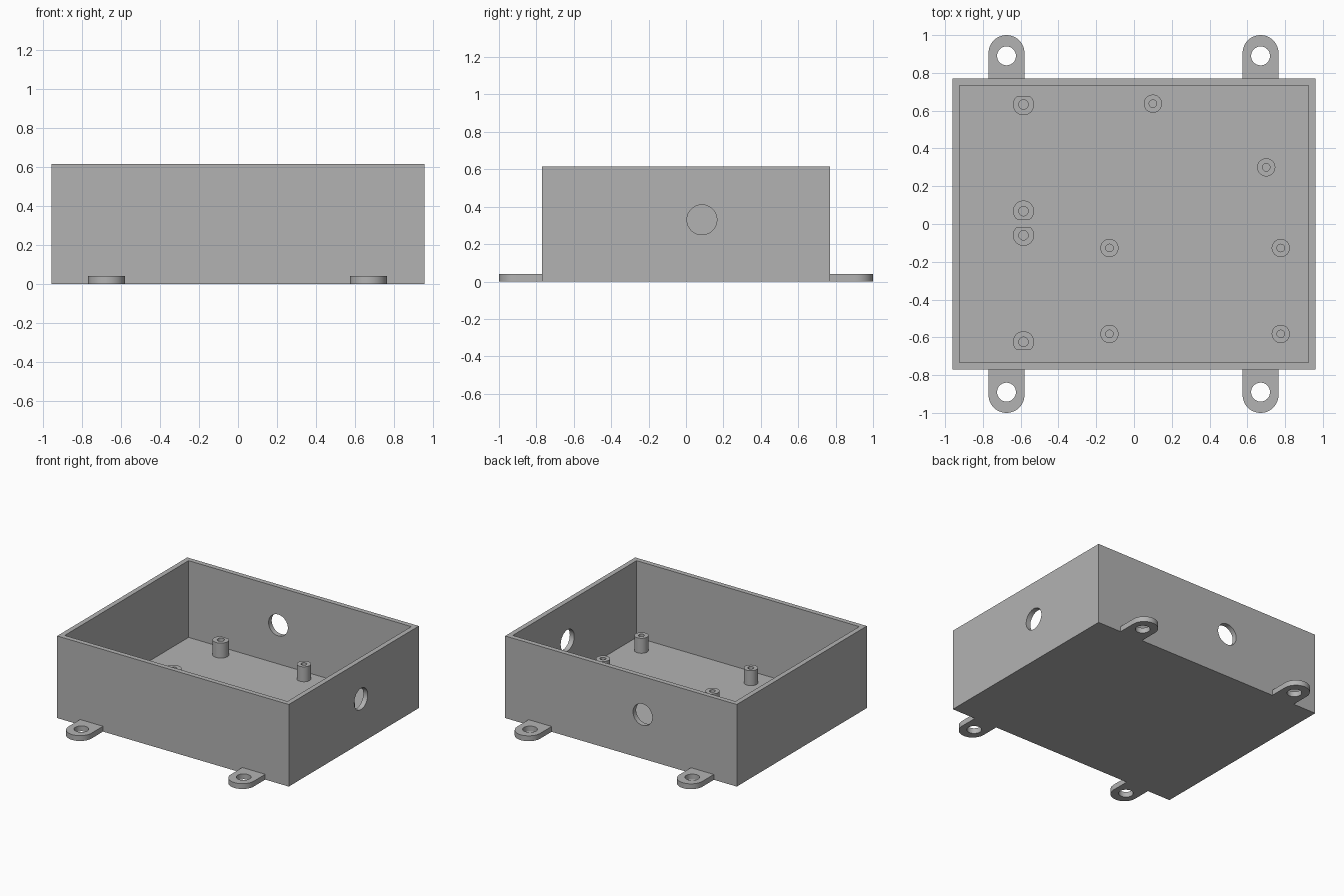
import bpy, bmesh, math
from mathutils import Matrix

if "Cube" in bpy.data.objects:
    bpy.data.objects.remove(bpy.data.objects["Cube"])

grey = bpy.data.materials.new("plain grey")
grey.diffuse_color = (0.45, 0.45, 0.45, 1)
grey.use_nodes = True
grey.node_tree.nodes["Principled BSDF"].inputs["Base Color"].default_value = grey.diffuse_color

HX, HY, H = 0.96, 0.77, 0.615      # half sizes and height of the box
WALL, FLOOR = 0.037, 0.04
SEG = 48


def arc(cx, cy, r, a0=0, a1=360, n=SEG):
    full = a1 - a0 == 360
    return [(cx + r * math.cos(math.radians(a0 + (a1 - a0) * i / n)),
             cy + r * math.sin(math.radians(a0 + (a1 - a0) * i / n)))
            for i in range(n if full else n + 1)]


def rect(x0, x1, y0, y1):
    return [(x0, y0), (x1, y0), (x1, y1), (x0, y1)]


def prism(name, outline, lo, hi, axis="Z"):
    """Extrude an outline from lo to hi along an axis."""
    bm = bmesh.new()
    face = bm.faces.new([bm.verts.new((x, y, lo)) for x, y in outline])
    top = bmesh.ops.extrude_face_region(bm, geom=[face])["geom"]
    bmesh.ops.translate(bm, vec=(0, 0, hi - lo),
                        verts=[g for g in top if isinstance(g, bmesh.types.BMVert)])
    if axis == "X":    # outline (y, z), depth x
        bm.transform(Matrix(((0, 0, 1, 0), (1, 0, 0, 0), (0, 1, 0, 0), (0, 0, 0, 1))))
    elif axis == "Y":  # outline (x, z), depth y
        bm.transform(Matrix(((1, 0, 0, 0), (0, 0, 1, 0), (0, 1, 0, 0), (0, 0, 0, 1))))
    bmesh.ops.recalc_face_normals(bm, faces=bm.faces)
    mesh = bpy.data.meshes.new(name)
    bm.to_mesh(mesh)
    bm.free()
    mesh.materials.append(grey)
    obj = bpy.data.objects.new(name, mesh)
    bpy.context.collection.objects.link(obj)
    return obj


def activate(obj):
    bpy.ops.object.select_all(action="DESELECT")
    obj.select_set(True)
    bpy.context.view_layer.objects.active = obj


def combine(obj, other, operation="DIFFERENCE"):
    activate(obj)
    mod = obj.modifiers.new("cut", "BOOLEAN")
    mod.operation, mod.solver, mod.object = operation, "EXACT", other
    bpy.ops.object.modifier_apply(modifier=mod.name)
    bpy.data.objects.remove(other, do_unlink=True)


def smooth(obj):
    activate(obj)
    bpy.ops.object.shade_smooth_by_angle(angle=math.radians(30))


# Open box
box = prism("enclosure", rect(-HX, HX, -HY, HY), 0, H)
combine(box, prism("cavity", rect(-HX + WALL, HX - WALL, -HY + WALL, HY - WALL), FLOOR, H + 0.1))

# Mounting tabs with screw holes, front and back
for x in (-0.675, 0.67):
    for s in (1, -1):
        outline = [(x + 0.095, 0.75)] + arc(x, 0.905, 0.095, 0, 180, 24) + [(x - 0.095, 0.75)]
        tab = prism("mounting_tab", [(px, s * py) for px, py in outline], 0, 0.04)
        combine(tab, prism("screw_hole", arc(x, s * 0.89, 0.05), -0.1, 0.2))
        combine(box, tab, "UNION")

# Round cable holes in the front and back walls
for x, r, side in ((-0.77, 0.067, -1), (-0.77, 0.067, 1), (-0.18, 0.08, 1)):
    lo, hi = sorted((side * 0.7, side * 0.85))
    combine(box, prism("cable_hole", arc(x, 0.33, r), lo, hi, "Y"))

# Round hole and rounded socket slot in the right wall
combine(box, prism("side_hole", arc(0.085, 0.33, 0.08), 0.9, 1.05, "X"))
slot, r = [], 0.035
for cy, cz, a in ((-0.245 - r, 0.215 - r, 0), (-0.48 + r, 0.215 - r, 90),
                  (-0.48 + r, 0.06 + r, 180), (-0.245 - r, 0.06 + r, 270)):
    slot += arc(cy, cz, r, a, a + 90, 8)
combine(box, prism("socket_slot", slot, 0.9, 1.05, "X"))
smooth(box)


# Hollow standoffs; flat is the side (+1/-1 in y) that is trimmed, 0 for none
def standoff(x, y, radius, bore, flat=0):
    outline = arc(x, y, radius)
    if flat:
        outline = [(px, min(py, y + 0.044) if flat > 0 else max(py, y - 0.044))
                   for px, py in outline]
    post = prism("standoff", outline, FLOOR, 0.152)
    combine(post, prism("bore", arc(x, y, bore, n=32), FLOOR + 0.002, 0.3))
    smooth(post)


for y, flat in ((0.632, 1), (0.068, -1), (-0.06, 1), (-0.624, -1)):
    standoff(-0.585, y, 0.056, 0.025, flat)
for x, y in ((0.1, 0.637), (0.7, 0.3), (-0.13, -0.127), (0.777, -0.127),
             (-0.13, -0.582), (0.777, -0.582)):
    standoff(x, y, 0.048, 0.02)
